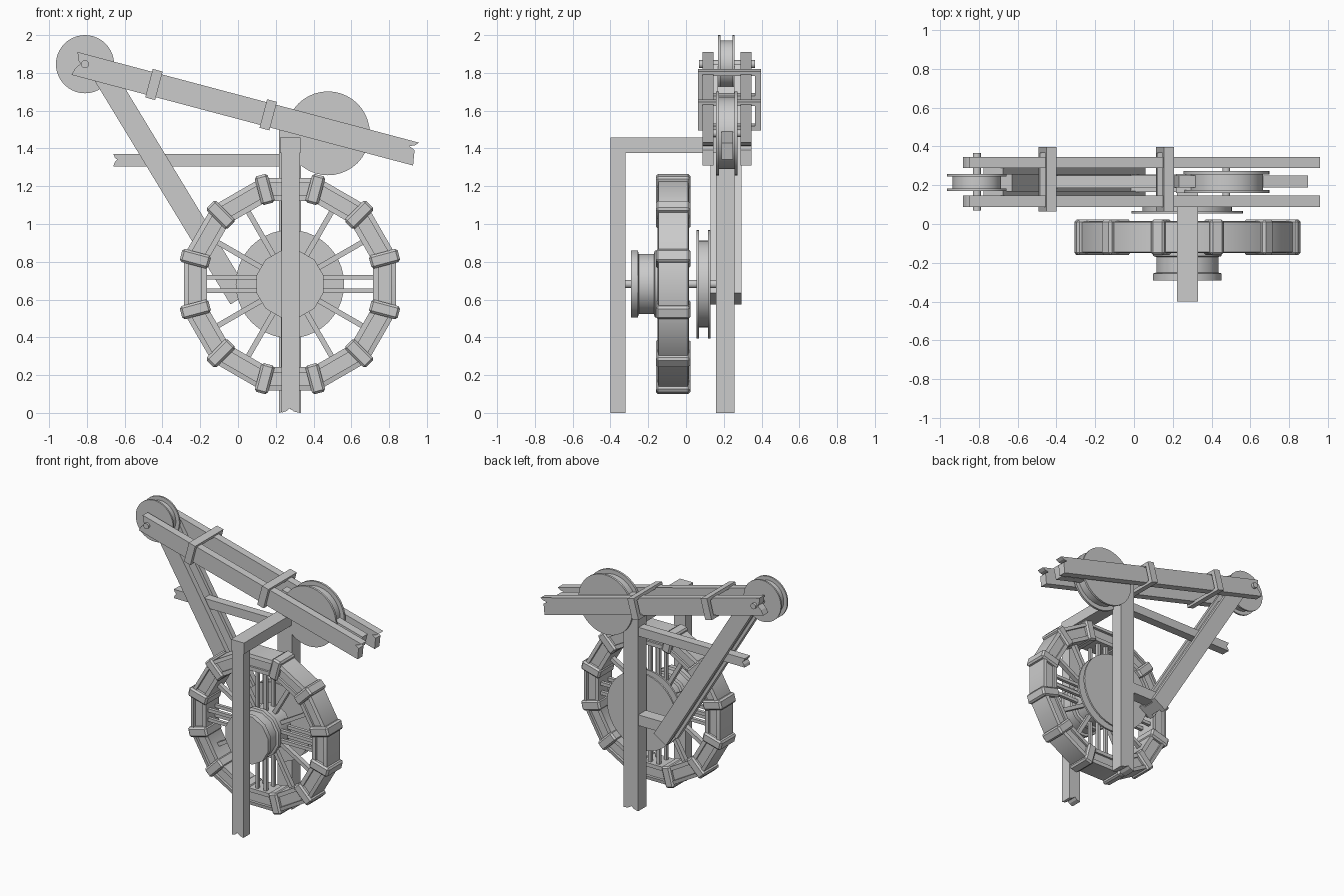
import bpy, bmesh
from math import sin, cos, pi, radians
from mathutils import Vector, Matrix

cube = bpy.data.objects.get("Cube")
if cube:
    bpy.data.objects.remove(cube)

grey = bpy.data.materials.new("plain_grey")
grey.use_nodes = True
grey.diffuse_color = (0.6, 0.6, 0.6, 1)
grey.node_tree.nodes["Principled BSDF"].inputs["Base Color"].default_value = (0.6, 0.6, 0.6, 1)

WHEEL = (0.275, 0.682)   # wheel centre in x, z


def finish(name, bm, smooth=None, bevel=0):
    bmesh.ops.recalc_face_normals(bm, faces=bm.faces)
    mesh = bpy.data.meshes.new(name)
    bm.to_mesh(mesh)
    bm.free()
    mesh.materials.append(grey)
    ob = bpy.data.objects.new(name, mesh)
    bpy.context.scene.collection.objects.link(ob)
    if bevel:
        mod = ob.modifiers.new("soft_edges", "BEVEL")
        mod.width = bevel
        mod.segments = 1
    if smooth:
        bpy.ops.object.select_all(action="DESELECT")
        ob.select_set(True)
        bpy.context.view_layer.objects.active = ob
        bpy.ops.object.shade_smooth_by_angle(angle=radians(smooth))
    return ob


def add_box(bm, lo, hi, matrix=Matrix()):
    lo, hi = Vector(lo), Vector(hi)
    size = Matrix.Diagonal((*(hi - lo), 1))
    bmesh.ops.create_cube(bm, size=1, matrix=matrix @ Matrix.Translation((lo + hi) / 2) @ size)


def box(name, lo, hi, **kw):
    bm = bmesh.new()
    add_box(bm, lo, hi)
    return finish(name, bm, **kw)


def plank(name, start, end, width, y0, y1, notch_start=0, notch_end=0):
    """Plank running from start to end in x, z, with optional broken ends."""
    a, b = Vector(start), Vector(end)
    d = (b - a).normalized()
    n = Vector((-d.y, d.x)) * width / 2
    pts = [a - n, b - n]
    if notch_end:
        pts += [b + n * 0.3 - d * notch_end * 0.3, b + n * 0.5 - d * notch_end, b + n * 0.7 - d * notch_end * 0.4]
    pts += [b + n, a + n]
    if notch_start:
        pts += [a + n * 0.4 + d * notch_start * 0.4, a + n * 0.1 + d * notch_start, a - n * 0.4 + d * notch_start * 0.3]
    bm = bmesh.new()
    face = bm.faces.new([bm.verts.new((p.x, y0, p.y)) for p in pts])
    out = bmesh.ops.extrude_face_region(bm, geom=[face])["geom"]
    verts = [g for g in out if isinstance(g, bmesh.types.BMVert)]
    bmesh.ops.translate(bm, verts=verts, vec=(0, y1 - y0, 0))
    return finish(name, bm)


def lathe(name, centre, profile, sides, ring=False, phase=0, smooth=35):
    """Turn (radius, y) points round a y axis; ring joins last point to first."""
    bm = bmesh.new()
    loops = []
    for r, y in profile:
        angles = [phase + 2 * pi * i / sides for i in range(sides)]
        loops.append([bm.verts.new((centre[0] + r * cos(t), y, centre[1] + r * sin(t))) for t in angles])
    pairs = list(zip(loops, loops[1:])) + ([(loops[-1], loops[0])] if ring else [])
    for p, q in pairs:
        for i in range(sides):
            j = (i + 1) % sides
            bm.faces.new((p[i], p[j], q[j], q[i]))
    if not ring:
        bm.faces.new(loops[0])
        bm.faces.new(loops[-1])
    return finish(name, bm, smooth=smooth)


def rod(name, centre, r, y0, y1, sides=16):
    return lathe(name, centre, [(r, y0), (r, y1)], sides)


def pulley(name, centre, r, core, y0, y1, lip, sides=40):
    prof = [(r, y0), (r, y0 + lip), (core, y0 + lip), (core, y1 - lip), (r, y1 - lip), (r, y1)]
    return lathe(name, centre, prof, sides)


def about_wheel(angle):
    """Matrix whose local x points outward from the wheel centre."""
    return Matrix.Translation((WHEEL[0], 0, WHEEL[1])) @ Matrix.Rotation(-angle, 4, "Y")


# Large wheel rim: twelve sides with shallow recesses front and back
rim = [(0.582, -0.145), (0.555, -0.15), (0.555, -0.13), (0.485, -0.13), (0.485, -0.145), (0.455, -0.145)]
rim += [(r, -0.135 - y) for r, y in reversed(rim)]
lathe("wheel_rim", WHEEL, rim, 12, ring=True, phase=pi / 12)

# Clamps over the rim joints
bm = bmesh.new()
for i in range(12):
    add_box(bm, (0.44, -0.16, -0.036), (0.597, 0.023, 0.036), about_wheel(pi / 12 + i * pi / 6))
finish("rim_clamps", bm, bevel=0.012)

# Spokes: paired bars on the main directions, single bars between
bm = bmesh.new()
for i in range(12):
    m = about_wheel(i * pi / 6)
    if i % 3:
        add_box(bm, (0.1, -0.085, -0.014), (0.455, -0.05, 0.014), m)
    else:
        for s in (-0.035, 0.035):
            for y in (-0.11, -0.025):
                add_box(bm, (0.1, y - 0.012, s - 0.012), (0.455, y + 0.012, s + 0.012), m)
finish("wheel_spokes", bm)

# Hub drum, rear pulley and axle
hub = [(0.183, -0.29), (0.183, -0.255), (0.165, -0.25), (0.165, -0.17), (0.183, -0.165),
       (0.183, -0.135), (0.165, -0.13), (0.165, 0.005)]
lathe("hub_drum", WHEEL, hub, 12, phase=pi / 12)
pulley("drive_pulley", WHEEL, 0.287, 0.23, 0.055, 0.13, 0.013)
rod("wheel_axle", WHEEL, 0.022, -0.35, 0.2)

# Posts and crossbeam
plank("front_post", (0.277, 0), (0.277, 1.39), 0.095, -0.4, -0.32, notch_start=0.025)
plank("rear_post", (0.275, 0), (0.275, 1.53), 0.118, 0.16, 0.258, notch_start=0.025)
box("crossbeam", (0.222, -0.4, 1.375), (0.33, 0.17, 1.457))

# Side beam, diagonal brace rails and their tie
plank("side_beam", (-0.66, 1.338), (0.275, 1.338), 0.066, 0.185, 0.25, notch_start=0.02)
for side, y in (("front", 0.13), ("back", 0.255)):
    plank(side + "_brace_rail", (0.01, 0.605), (-0.725, 1.815), 0.117, y, y + 0.04)
plank("brace_web", (0.01, 0.605), (-0.66, 1.708), 0.075, 0.17, 0.255)
box("brace_tie", (-0.02, 0.165, 0.64), (0.25, 0.255, 0.72))

# Sloping arms
LEFT, RIGHT = Vector((-0.865, 1.85)), Vector((0.943, 1.37))
for side, y in (("front", 0.088), ("back", 0.288)):
    plank(side + "_arm", LEFT, RIGHT, 0.125, y, y + 0.058, notch_start=0.03, notch_end=0.045)
plank("middle_arm", LEFT.lerp(RIGHT, 0.6), LEFT.lerp(RIGHT, 0.968), 0.09, 0.188, 0.25)

# Straps around both arms
tilt = Matrix.Rotation(radians(14.9), 4, "Y")
for name, x in (("upper_strap", -0.445), ("lower_strap", 0.16)):
    z = LEFT.y + (RIGHT.y - LEFT.y) * (x - LEFT.x) / (RIGHT.x - LEFT.x)
    m = Matrix.Translation((x, 0.231, z)) @ tilt
    bm = bmesh.new()
    for s in (-1, 1):
        add_box(bm, (-0.027, min(s * 0.135, s * 0.167), -0.078), (0.027, max(s * 0.135, s * 0.167), 0.078), m)
        add_box(bm, (-0.027, -0.167, min(s * 0.055, s * 0.078)), (0.027, 0.167, max(s * 0.055, s * 0.078)), m)
    finish(name, bm)

# Pulleys carried by the arms
TOP, LOW = (-0.81, 1.846), (0.476, 1.48)
pulley("top_pulley", TOP, 0.154, 0.125, 0.17, 0.257, 0.012)
rod("top_pulley_axle", TOP, 0.021, 0.07, 0.365)
pulley("low_pulley", LOW, 0.222, 0.19, 0.16, 0.272, 0.016)
rod("low_pulley_axle", LOW, 0.02, 0.1, 0.335)
